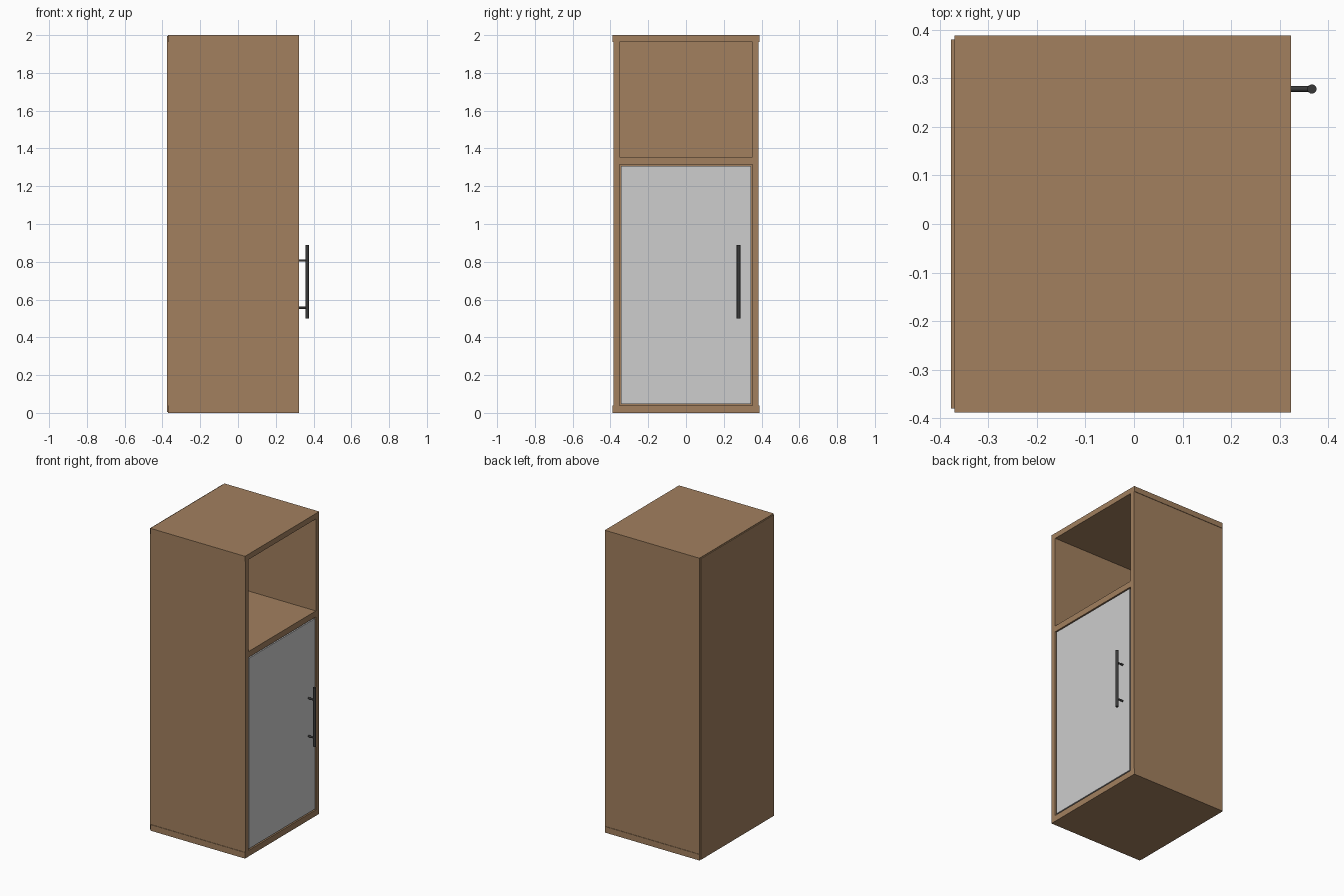
import bpy
from mathutils import Vector

if "Cube" in bpy.data.objects:
    bpy.data.objects.remove(bpy.data.objects["Cube"])


def material(name, rgb):
    m = bpy.data.materials.new(name)
    m.diffuse_color = (*rgb, 1)
    m.use_nodes = True
    m.node_tree.nodes["Principled BSDF"].inputs["Base Color"].default_value = m.diffuse_color
    return m


WOOD = material("wood", (0.36, 0.215, 0.113))
GREY = material("light grey", (0.61, 0.61, 0.61))
DARK = material("dark metal", (0.04, 0.04, 0.04))


def box(name, lo, hi, mat):
    lo, hi = Vector(lo), Vector(hi)
    bpy.ops.mesh.primitive_cube_add(size=1, location=(lo + hi) / 2)
    ob = bpy.context.object
    ob.name = name
    ob.scale = hi - lo
    bpy.ops.object.transform_apply(location=False, rotation=False, scale=True)
    ob.data.materials.append(mat)


def rod(name, a, b, r, mat):
    a, b = Vector(a), Vector(b)
    bpy.ops.mesh.primitive_cylinder_add(vertices=24, radius=r, depth=(b - a).length,
                                        location=(a + b) / 2)
    ob = bpy.context.object
    ob.name = name
    ob.rotation_euler = (b - a).to_track_quat('Z', 'Y').to_euler()
    bpy.ops.object.shade_smooth_by_angle()
    ob.data.materials.append(mat)


B, F = -0.37, 0.323          # carcass back and front
W, S, I = 0.388, 0.385, 0.352  # panel half width, side outer, side inner

# carcass
box("bottom_panel", (B, -W, 0), (F, W, 0.04), WOOD)
box("top_panel", (B, -W, 1.964), (F, W, 2), WOOD)
box("left_side", (B, -S, 0.04), (F, -I, 1.964), WOOD)
box("right_side", (B, I, 0.04), (F, S, 1.964), WOOD)
box("shelf", (B, -I, 1.316), (F, I, 1.356), WOOD)
box("back_panel", (-0.377, -0.38, 0.004), (B, 0.38, 1.996), WOOD)

# door, inset in the lower opening
box("door", (F - 0.037, -0.343, 0.048), (F - 0.001, 0.343, 1.308), GREY)

# bar handle
X, Y = 0.3665, 0.278
rod("handle_bar", (X, Y, 0.5), (X, Y, 0.89), 0.0095, DARK)
for i, z in enumerate((0.556, 0.807)):
    rod(f"handle_post_{i + 1}", (F - 0.002, Y, z), (X, Y, z), 0.006, DARK)
